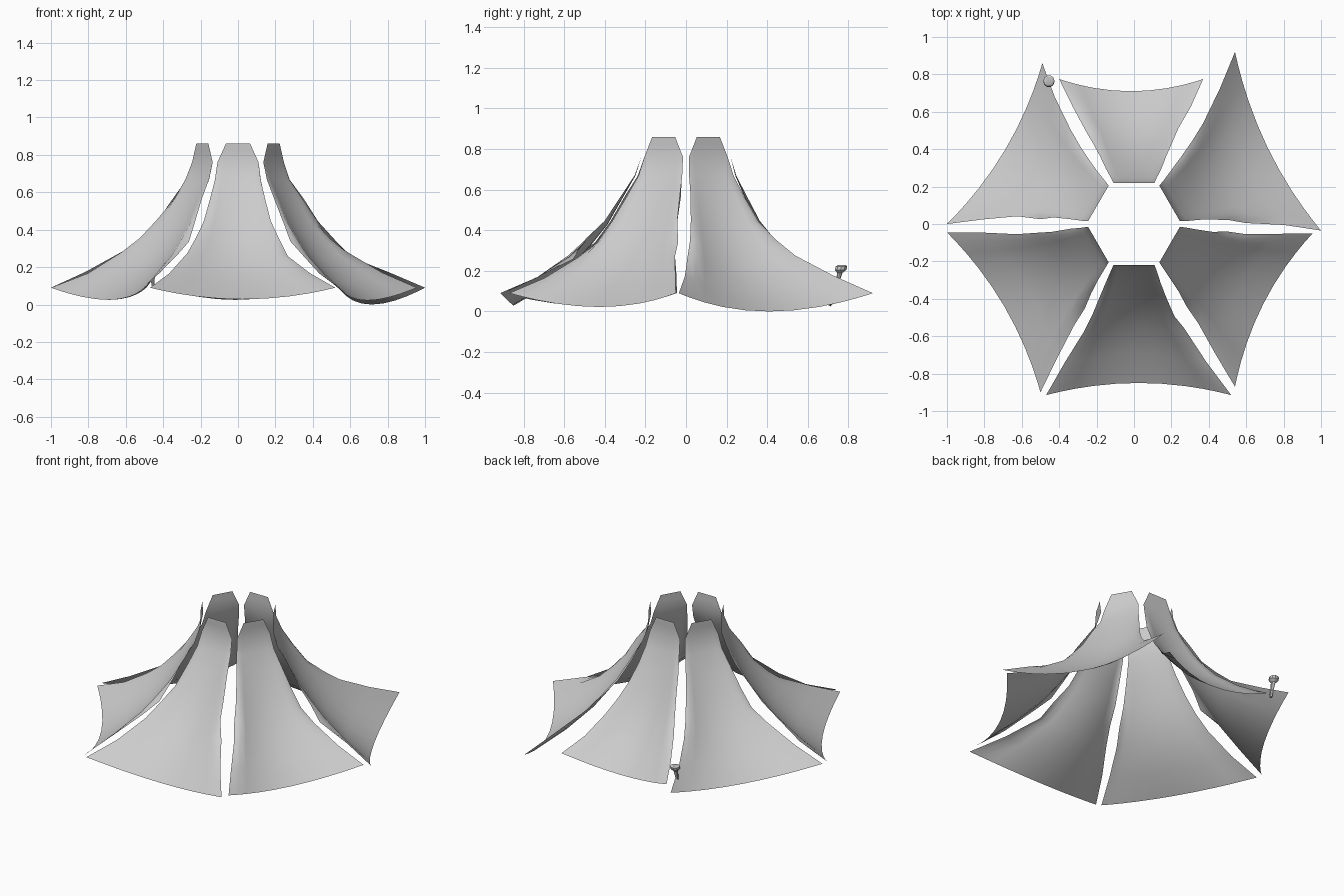
import bpy, bmesh, math, random
from mathutils import Vector

if "Cube" in bpy.data.objects:
    bpy.data.objects.remove(bpy.data.objects["Cube"])

random.seed(4)

# Hanging curve of the cloth: (height, fraction of the way out to the hem)
PROFILE = [(.86, 0), (.82, 0), (.76, 0), (.67, .05), (.57, .15), (.45, .27),
           (.36, .40), (.28, .53), (.18, .77), (.09, 1)]
COLUMNS = [-1, -.95, -.86, -.7, -.5, -.25, 0, .25, .5, .7, .86, .95, 1]
TOP_RADIUS, TOP_HALF = .22, .11


def finish(name, bm):
    mesh = bpy.data.meshes.new(name)
    bm.to_mesh(mesh)
    bm.free()
    for p in mesh.polygons:
        p.use_smooth = True
    obj = bpy.data.objects.new(name, mesh)
    bpy.context.collection.objects.link(obj)
    return obj


def cloth_panel(name, angle, start, end, dip, bows):
    """Concave cloth panel between two side edges, narrow at the top."""
    a = math.radians(angle)
    out = Vector((math.cos(a), math.sin(a)))
    side = Vector((-out.y, out.x))
    bm = bmesh.new()
    rows = []
    for z, f in PROFILE:
        half = TOP_HALF - max(0, z - .76) * .45
        lo = (out * TOP_RADIUS - side * half).lerp(Vector(start), f)
        hi = (out * TOP_RADIUS + side * half).lerp(Vector(end), f)
        bend = math.sin(math.pi * f)
        lo += side * bend * bows[0]
        hi -= side * bend * bows[1]
        # uneven hem folded slightly inwards along both side edges
        fold = [bend * random.uniform(0, .035) for _ in range(2)]
        g = min(1, f * 1.25)
        row = []
        for u in COLUMNS:
            p = lo.lerp(hi, (u + 1) / 2)
            sag = (1 - u * u) * g
            hem = max(0, (abs(u) - .86) / .14) * fold[u > 0]
            p -= out * (sag * .065 + hem)
            row.append(bm.verts.new((p.x, p.y, z - sag * dip - hem * .7)))
        rows.append(row)
    for r0, r1 in zip(rows, rows[1:]):
        for i in range(len(COLUMNS) - 1):
            bm.faces.new((r0[i], r1[i], r1[i + 1], r0[i + 1]))
    return finish(name, bm)


# Six cloth panels around the open centre
cloth_panel("front_panel", 270, (-.47, -.915), (.52, -.915), .062, (.03, .06))
cloth_panel("front_right_panel", 330, (.54, -.87), (.955, -.05), .068, (.02, .03))
cloth_panel("back_right_panel", 30, (1.0, -.035), (.54, .92), .09, (.04, .05))
cloth_panel("back_panel", 90, (.37, .775), (-.40, .775), .065, (.01, .01))
cloth_panel("back_left_panel", 150, (-.49, .86), (-1.0, 0), .065, (.05, .04))
cloth_panel("front_left_panel", 210, (-1.0, -.045), (-.50, -.90), .065, (.03, .02))

# Flared peg at the back left corner, turned from a profile
bm = bmesh.new()
rings = []
for r, h in [(.008, .10), (.011, .16), (.014, .19), (.03, .205), (.03, .222), (.02, .228)]:
    lean = (h - .1) * .25
    rings.append([bm.verts.new((-.455 + r * math.cos(t * math.pi / 5),
                                .735 + lean + r * math.sin(t * math.pi / 5), h))
                  for t in range(10)])
for r0, r1 in zip(rings, rings[1:]):
    for i in range(10):
        j = (i + 1) % 10
        bm.faces.new((r0[i], r0[j], r1[j], r1[i]))
bm.faces.new(rings[-1])
bm.faces.new(rings[0][::-1])
peg = finish("corner_peg", bm)
bpy.context.view_layer.objects.active = peg
peg.select_set(True)
bpy.ops.object.shade_smooth_by_angle()
